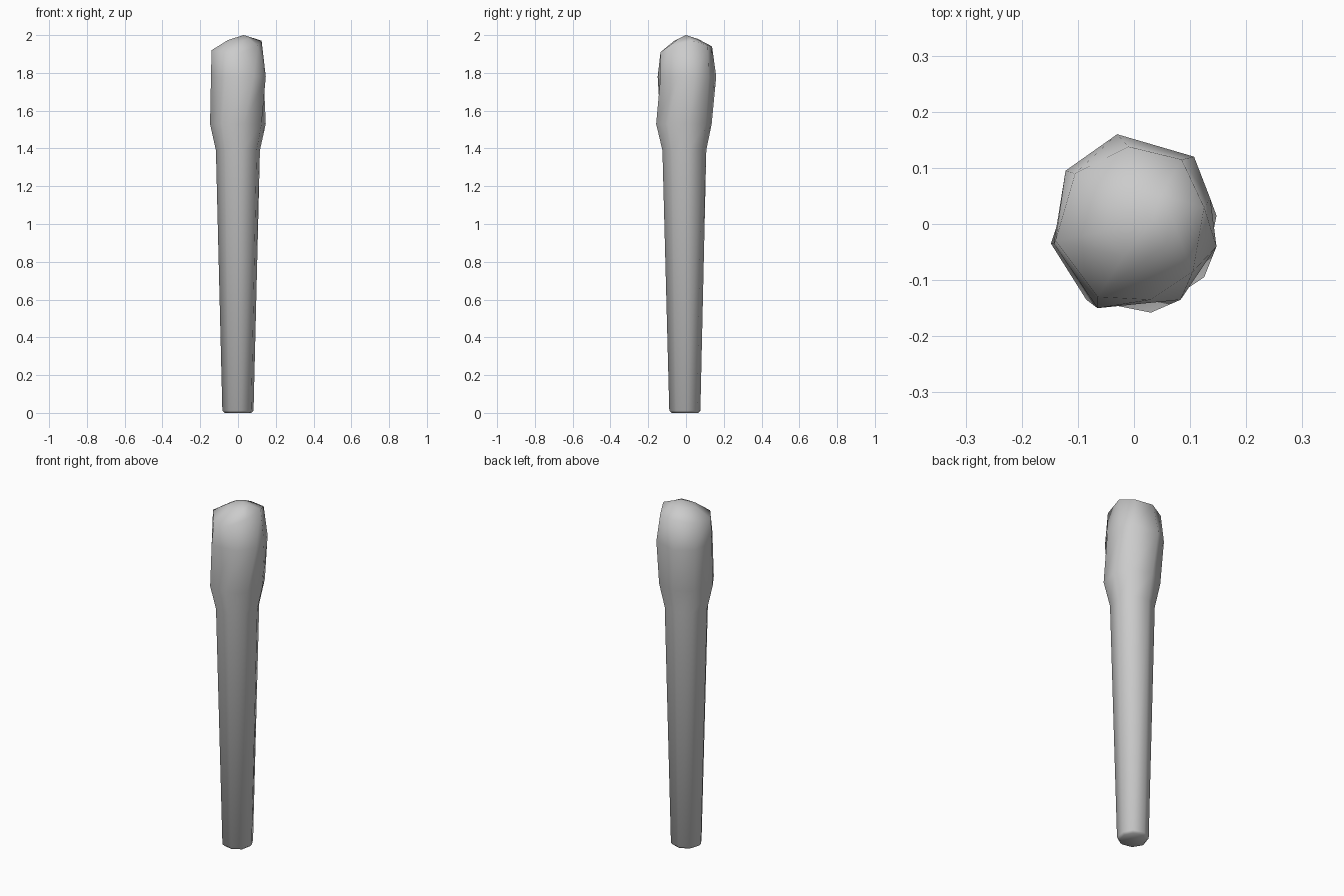
import bpy, bmesh

if "Cube" in bpy.data.objects:
    bpy.data.objects.remove(bpy.data.objects["Cube"])

# Irregular eight-sided cross-sections, listed anticlockwise from +x
neck = [(.147, .015), (.1, .105), (-.01, .136), (-.11, .08),
        (-.148, -.035), (-.085, -.135), (.03, -.158), (.125, -.095)]
bulge = [(.136, .045), (.107, .12), (-.03, .16), (-.122, .095),
         (-.143, -.035), (-.065, -.15), (.083, -.135), (.147, -.04)]
crown = [(.125, .03), (.085, .115), (-.01, .138), (-.105, .09),
         (-.14, -.03), (-.065, -.13), (.03, -.135), (.105, -.085)]
crown_z = [1.97, 1.945, 1.94, 1.93, 1.92, 1.91, 1.91, 1.945]


def ring(section, z, s=1.0):
    return [(x * s, y * s, z) for x, y in section]


# Handle, swelling into a lumpy head
rings = [ring(neck, 0.0, .48), ring(neck, .012, .56), ring(neck, 1.39, .79),
         ring(neck, 1.53), ring(bulge, 1.78),
         [(x, y, z) for (x, y), z in zip(crown, crown_z)],
         [(x * .45 + .01, y * .45, 1.98 + (z - 1.94) * .3)
          for (x, y), z in zip(crown, crown_z)]]

bm = bmesh.new()
loops = [[bm.verts.new(p) for p in r] for r in rings]
n = len(neck)
for a, b in zip(loops, loops[1:]):
    for i in range(n):
        j = (i + 1) % n
        bm.faces.new((a[i], a[j], b[j], b[i]))
bm.faces.new(loops[0][::-1])

# Domed tip
tip = bm.verts.new((.03, .0, 2.0))
for i in range(n):
    bm.faces.new((loops[-1][i], loops[-1][(i + 1) % n], tip))
bmesh.ops.recalc_face_normals(bm, faces=bm.faces)
for f in bm.faces:
    f.smooth = True

mesh = bpy.data.meshes.new("club")
bm.to_mesh(mesh)
bm.free()
club = bpy.data.objects.new("club", mesh)
bpy.context.collection.objects.link(club)
